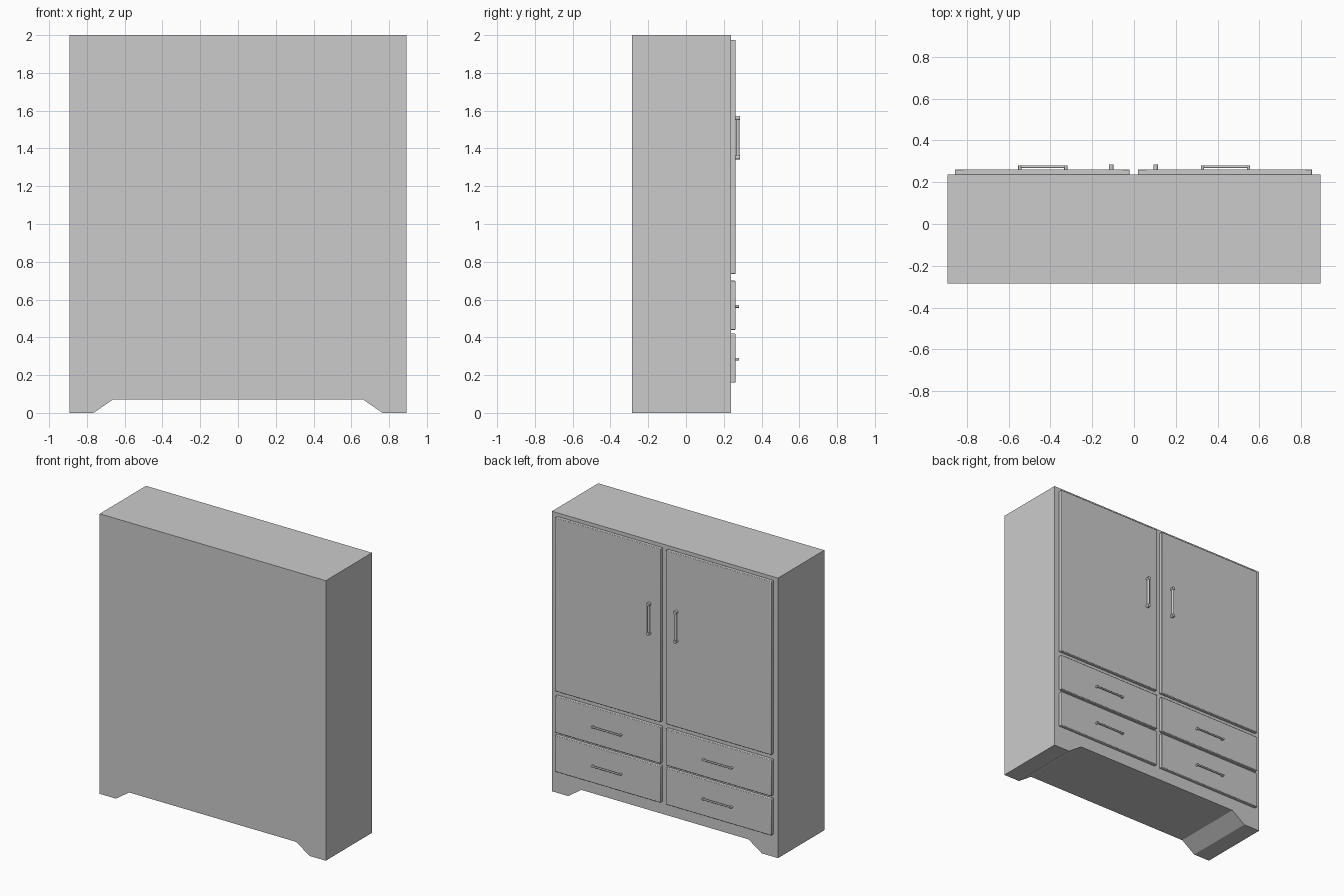
import bpy, bmesh
from mathutils import Vector

if "Cube" in bpy.data.objects:
    bpy.data.objects.remove(bpy.data.objects["Cube"])

BODY_BACK, BODY_FRONT, DOOR_FACE = -0.285, 0.237, 0.262


def finish(bm, name, smooth=False):
    bmesh.ops.recalc_face_normals(bm, faces=bm.faces)
    me = bpy.data.meshes.new(name)
    bm.to_mesh(me)
    bm.free()
    ob = bpy.data.objects.new(name, me)
    bpy.context.collection.objects.link(ob)
    bpy.ops.object.select_all(action='DESELECT')
    ob.select_set(True)
    bpy.context.view_layer.objects.active = ob
    if smooth:
        bpy.ops.object.shade_smooth_by_angle()
    return ob


def panel(name, x0, x1, z0, z1):
    # Slab fixed to the door side of the carcass, with softened edges
    bm = bmesh.new()
    bmesh.ops.create_cube(bm, size=1)
    y0 = BODY_FRONT - 0.002
    bmesh.ops.scale(bm, vec=(x1 - x0, DOOR_FACE - y0, z1 - z0), verts=bm.verts)
    bmesh.ops.translate(bm, vec=((x0 + x1) / 2, (y0 + DOOR_FACE) / 2, (z0 + z1) / 2), verts=bm.verts)
    ob = finish(bm, name)
    bev = ob.modifiers.new("soft_edges", 'BEVEL')
    bev.width, bev.segments = 0.004, 2
    bpy.ops.object.shade_smooth_by_angle()


def rod(bm, a, b, r):
    a, b = Vector(a), Vector(b)
    d = b - a
    mat = d.to_track_quat('Z', 'Y').to_matrix().to_4x4()
    mat.translation = (a + b) / 2
    bmesh.ops.create_cone(bm, cap_ends=True, segments=16, radius1=r, radius2=r,
                          depth=d.length, matrix=mat)


def handle(name, centre, axis, half, r, y_out):
    # Bar carried on two slightly thicker posts
    bm = bmesh.new()
    c = Vector((centre[0], y_out - r * 1.2, centre[1]))
    off = Vector(axis) * (half - r * 1.3)
    rod(bm, c - off, c + off, r)
    for s in (-1, 1):
        p = c + off * s
        rod(bm, (p.x, DOOR_FACE - 0.003, p.z), (p.x, y_out, p.z), r * 1.3)
    finish(bm, name, True)


# Carcass: profile with foot cut-out, extruded through the depth
half = [(0.893, 2.0), (0.893, 0), (0.765, 0), (0.66, 0.072)]
outline = half + [(-x, z) for x, z in reversed(half)]
bm = bmesh.new()
face = bm.faces.new([bm.verts.new((x, BODY_BACK, z)) for x, z in outline])
ext = bmesh.ops.extrude_face_region(bm, geom=[face])
bmesh.ops.translate(bm, vec=(0, BODY_FRONT - BODY_BACK, 0),
                    verts=[v for v in ext["geom"] if isinstance(v, bmesh.types.BMVert)])
finish(bm, "carcass")

# Doors, drawers and their handles on both sides
for side, x0, x1, door_x in (("left", -0.857, -0.022, -0.109), ("right", 0.018, 0.853, 0.104)):
    panel(side + "_door", x0, x1, 0.735, 1.975)
    handle(side + "_door_handle", (door_x, 1.457), (0, 0, 1), 0.116, 0.009, 0.285)
    for level, z0, z1 in (("upper", 0.44, 0.70), ("lower", 0.16, 0.42)):
        panel(f"{side}_{level}_drawer", x0, x1, z0, z1)
        handle(f"{side}_{level}_drawer_handle", ((x0 + x1) / 2 + 0.003, (z0 + z1) / 2 - 0.006),
               (1, 0, 0), 0.118, 0.006, 0.281)
